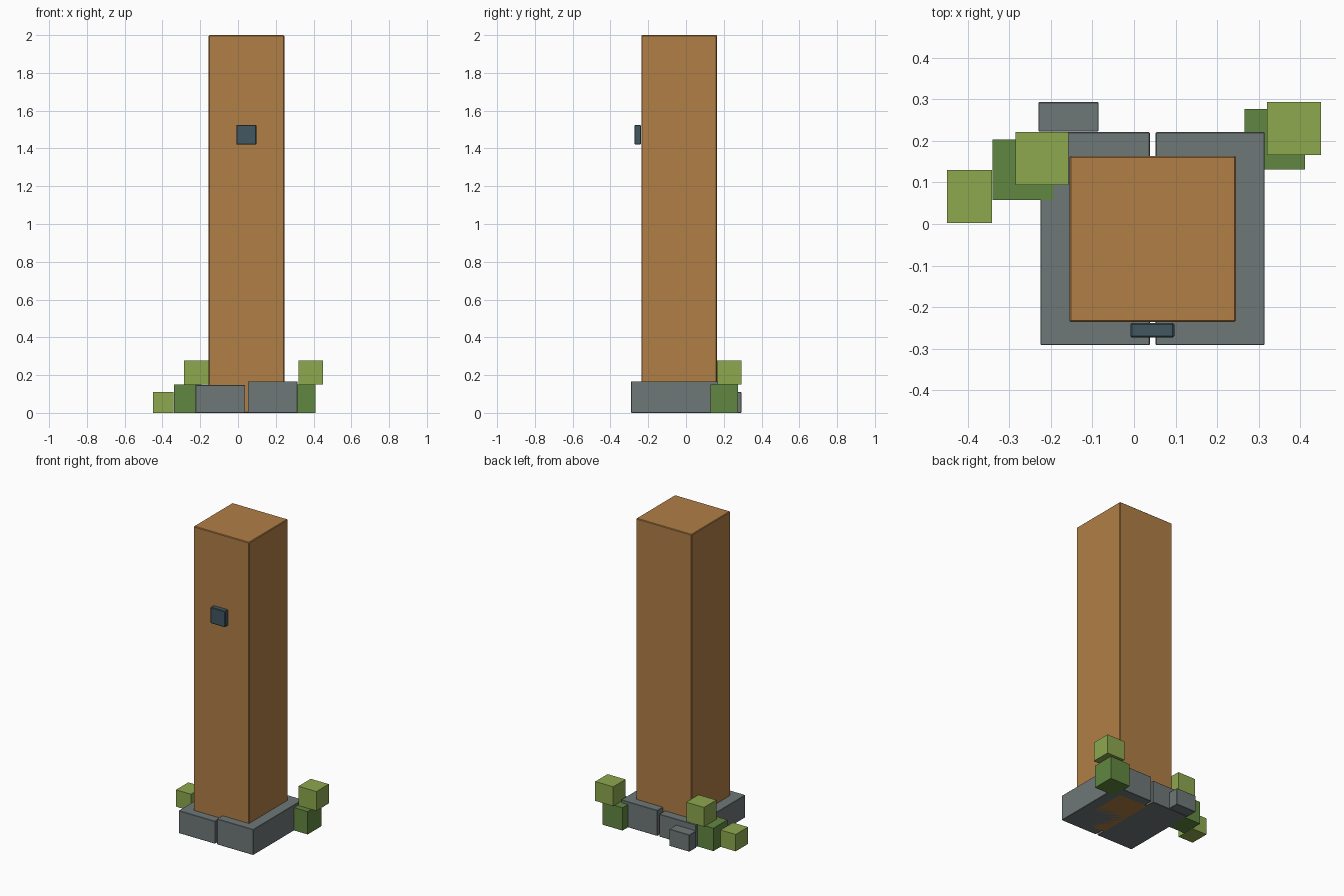
import bpy, bmesh

if "Cube" in bpy.data.objects:
    bpy.data.objects.remove(bpy.data.objects["Cube"])


def material(name, rgb):
    """Flat material from an 8-bit sRGB colour, stored as linear."""
    lin = [(c / 255 / 12.92) if c < 11 else ((c / 255 + 0.055) / 1.055) ** 2.4 for c in rgb]
    m = bpy.data.materials.new(name)
    m.diffuse_color = (*lin, 1)
    m.use_nodes = True
    m.node_tree.nodes["Principled BSDF"].inputs["Base Color"].default_value = m.diffuse_color
    return m


wood = material("wood", (176, 126, 70))
stone = material("grey_stone", (111, 119, 119))
dark_leaf = material("dark_leaf", (97, 135, 65))
light_leaf = material("light_leaf", (141, 168, 79))
metal = material("dark_metal", (66, 87, 97))


def box(name, x, y, z, mat, bevel=0.0):
    """Box from (min, max) ranges on each axis, with an optional small chamfer."""
    mesh = bpy.data.meshes.new(name)
    bm = bmesh.new()
    bmesh.ops.create_cube(bm, size=1)
    for v in bm.verts:
        for i, (lo, hi) in enumerate((x, y, z)):
            v.co[i] = hi if v.co[i] > 0 else lo
    if bevel:
        bmesh.ops.bevel(bm, geom=bm.edges[:], offset=bevel, segments=1, affect='EDGES')
    bm.to_mesh(mesh)
    bm.free()
    mesh.materials.append(mat)
    ob = bpy.data.objects.new(name, mesh)
    bpy.context.collection.objects.link(ob)
    return ob


# Square wooden post and the small plate on its front
box("post", (-0.155, 0.245), (-0.236, 0.164), (0, 2), wood, 0.004)
box("front_plate", (-0.009, 0.097), (-0.273, -0.238), (1.42, 1.525), metal, 0.004)

# Stone footing: two blocks with a gap, and a loose stone behind
box("base_stone_left", (-0.225, 0.038), (-0.291, 0.221), (0, 0.147), stone, 0.002)
box("base_stone_right", (0.052, 0.314), (-0.291, 0.221), (0, 0.167), stone, 0.002)
box("loose_stone", (-0.230, -0.085), (0.222, 0.293), (0, 0.11), stone, 0.002)

# Leafy cubes on the left side
box("left_bush_low", (-0.34, -0.194), (0.058, 0.203), (0, 0.149), dark_leaf)
box("left_bush_top", (-0.285, -0.157), (0.094, 0.221), (0.151, 0.277), light_leaf)
box("left_bush_side", (-0.45, -0.341), (0.003, 0.13), (0, 0.11), light_leaf)

# Leafy cubes on the right side
box("right_bush_low", (0.265, 0.411), (0.131, 0.276), (0, 0.149), dark_leaf)
box("right_bush_top", (0.32, 0.45), (0.166, 0.293), (0.151, 0.277), light_leaf)
